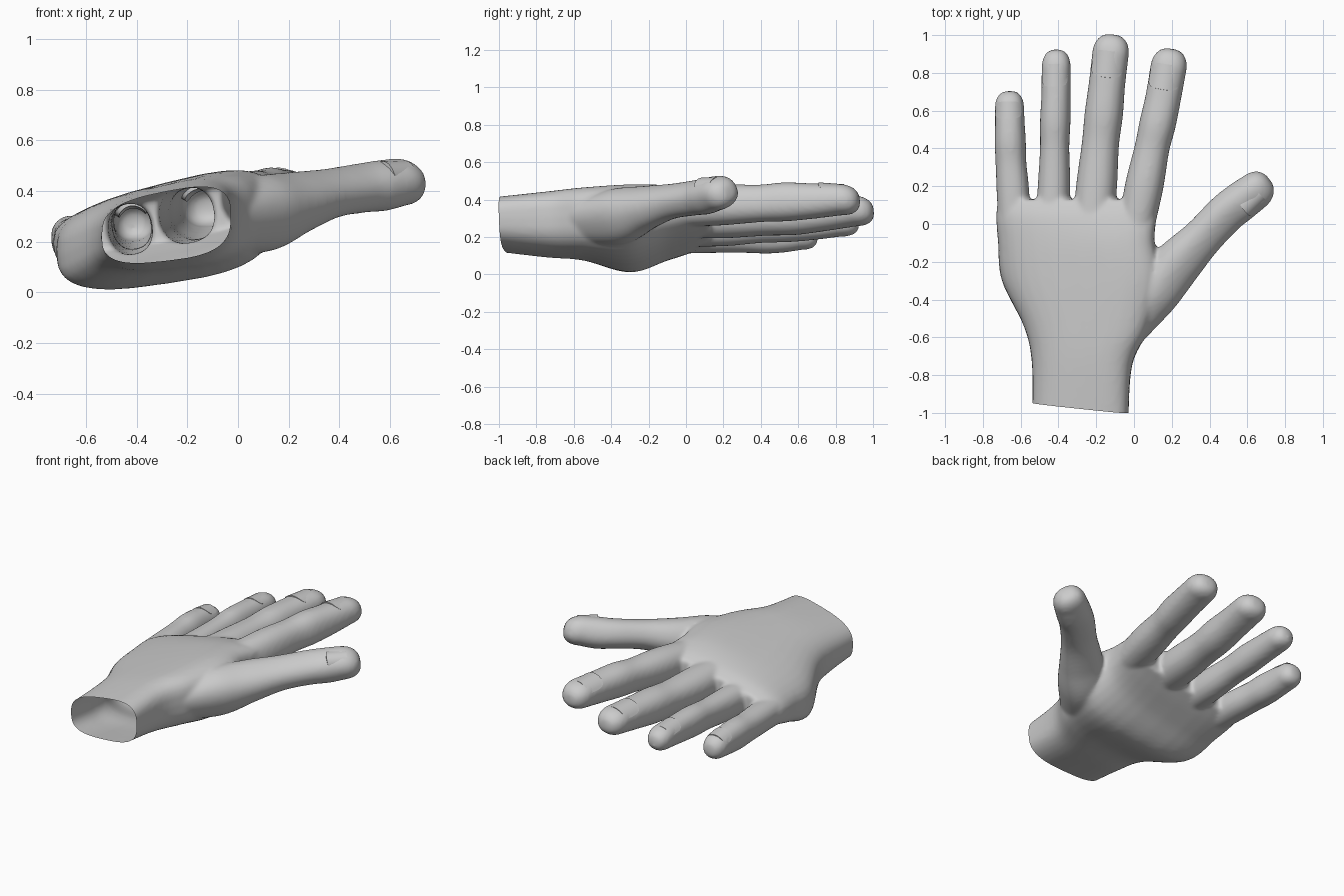
import bpy, bmesh, math
from mathutils import Vector, Matrix

if "Cube" in bpy.data.objects:
    bpy.data.objects.remove(bpy.data.objects["Cube"])

SEG = 32


def spline(pts, steps):
    """Catmull-Rom through tuples of any length."""
    out, n = [], len(pts)
    for i in range(n - 1):
        a, b, c, d = (pts[max(0, min(n - 1, j))] for j in (i - 1, i, i + 1, i + 2))
        for s in range(steps):
            t = s / steps
            out.append(tuple(0.5 * (2 * q + (r - p) * t + (2 * p - 5 * q + 4 * r - e) * t * t
                                    + (3 * q - p - 3 * r + e) * t ** 3)
                             for p, q, r, e in zip(a, b, c, d)))
    return out + [tuple(pts[-1])]


def superellipse(k, power):
    a = 2 * math.pi * k / SEG
    f = lambda v: math.copysign(abs(v) ** (2 / power), v)
    return f(math.cos(a)), f(math.sin(a))


def skin(bm, rings):
    """Closed surface over a list of point rings."""
    vs = [[bm.verts.new(p) for p in r] for r in rings]
    faces = [bm.faces.new((a[k], a[(k + 1) % SEG], b[(k + 1) % SEG], b[k]))
             for a, b in zip(vs, vs[1:]) for k in range(SEG)]
    faces += [bm.faces.new(vs[0]), bm.faces.new(vs[-1])]
    bmesh.ops.recalc_face_normals(bm, faces=faces)


def frame(d, roll):
    """Axis, side and up vectors, rolled about the axis."""
    t = Vector(d).normalized()
    s = t.cross(Vector((0, 0, 1))).normalized()
    m = Matrix.Rotation(math.radians(roll), 3, t)
    return t, m @ s, m @ s.cross(t)


def finger(bm, path, tip, roll):
    """Tube along (x, y, z, half width, half depth) with a blunt round end."""
    st = spline(path, 6)
    rings = []
    for i, p in enumerate(st):
        a, b = st[max(0, i - 1)], st[min(len(st) - 1, i + 1)]
        t, s, u = frame([b[j] - a[j] for j in range(3)], roll)
        rings.append((Vector(p[:3]), s * p[3], u * p[4]))
    c, s, u = rings[-1]
    for i in range(1, 8):
        a = i / 8 * math.pi / 2
        k = math.cos(a) ** 0.75
        rings.append((c + t * tip * math.sin(a) - u * 0.12 * math.sin(a), s * k, u * k))
    skin(bm, [[c + s * x + u * y for x, y in (superellipse(k, 2.25) for k in range(SEG))]
              for c, s, u in rings])


def nail(name, centre, d, rx, rz, length, roll, drop=0.014):
    t, s, u = frame(d, roll)
    bm = bmesh.new()
    n = 12
    grid = []
    for i in range(n + 1):
        v = 2 * i / n - 1
        row = []
        for j in range(n + 1):
            w = 2 * j / n - 1
            a = math.radians(57) * w * math.sqrt(1 - 0.28 * v ** 4)
            along = v * length / 2 * math.sqrt(1 - 0.35 * w ** 4)
            h = (rz + 0.010) * math.cos(a) - drop * (v + 1) / 2
            row.append(bm.verts.new(Vector(centre) + t * along
                                    + s * (rx + 0.004) * math.sin(a) + u * h))
        grid.append(row)
    for a, b in zip(grid, grid[1:]):
        for j in range(n):
            bm.faces.new((a[j], a[j + 1], b[j + 1], b[j]))
    bmesh.ops.recalc_face_normals(bm, faces=bm.faces)
    if sum(f.normal.dot(u) for f in bm.faces) < 0:
        bmesh.ops.reverse_faces(bm, faces=bm.faces)
    ob = add_object(name, bm)
    mod = ob.modifiers.new("thickness", 'SOLIDIFY')
    mod.thickness, mod.offset = 0.02, -1
    finish(ob, 50)


def add_object(name, bm):
    me = bpy.data.meshes.new(name)
    bm.to_mesh(me)
    bm.free()
    ob = bpy.data.objects.new(name, me)
    bpy.context.collection.objects.link(ob)
    return ob


def finish(ob, angle):
    bpy.ops.object.select_all(action='DESELECT')
    ob.select_set(True)
    bpy.context.view_layer.objects.active = ob
    for m in list(ob.modifiers):
        bpy.ops.object.modifier_apply(modifier=m.name)
    bpy.ops.object.shade_smooth_by_angle(angle=math.radians(angle))


bm = bmesh.new()

# wrist and palm: y, left, right, then heights of top-left, top-right, bottom-left, bottom-right
palm = [(-1.06, -0.54, -0.03, 0.34, 0.44, 0.11, 0.16),
        (-0.75, -0.54, -0.01, 0.36, 0.48, 0.07, 0.13),
        (-0.55, -0.58, 0.08, 0.36, 0.51, 0.05, 0.12),
        (-0.30, -0.70, 0.15, 0.33, 0.54, -0.03, 0.10),
        (-0.10, -0.72, 0.11, 0.32, 0.53, 0.03, 0.19),
        (0.04, -0.73, 0.12, 0.31, 0.50, 0.08, 0.24),
        (0.13, -0.72, 0.12, 0.28, 0.46, 0.13, 0.27)]
rings = []
for y, xl, xr, tl, tr, bl, br in spline(palm, 6):
    ring = []
    for k in range(SEG):
        u, v = superellipse(k, 3.0)
        p, q = (u + 1) / 2, (v + 1) / 2
        ring.append((xl + (xr - xl) * p, y,
                     (tl + (tr - tl) * p) * q + (bl + (br - bl) * p) * (1 - q)))
    rings.append(ring)
skin(bm, rings)

# fingers: path points, tip length, roll
finger(bm, [(-0.01, -0.12, 0.35, 0.09, 0.10), (0.05, 0.18, 0.37, 0.101, 0.108),
            (0.095, 0.40, 0.38, 0.092, 0.100), (0.125, 0.53, 0.388, 0.096, 0.104),
            (0.155, 0.67, 0.392, 0.094, 0.095), (0.183, 0.83, 0.40, 0.096, 0.083)], 0.10, -8)
finger(bm, [(-0.23, -0.12, 0.31, 0.10, 0.11), (-0.20, 0.18, 0.305, 0.108, 0.112),
            (-0.178, 0.42, 0.31, 0.098, 0.103), (-0.16, 0.58, 0.318, 0.101, 0.107),
            (-0.143, 0.74, 0.328, 0.096, 0.096), (-0.124, 0.905, 0.34, 0.097, 0.082)], 0.10, -8)
finger(bm, [(-0.44, -0.12, 0.25, 0.09, 0.10), (-0.424, 0.18, 0.25, 0.086, 0.10),
            (-0.42, 0.40, 0.26, 0.077, 0.092), (-0.417, 0.54, 0.268, 0.080, 0.096),
            (-0.413, 0.68, 0.272, 0.077, 0.088), (-0.412, 0.83, 0.278, 0.077, 0.075)], 0.095, -8)
finger(bm, [(-0.63, -0.12, 0.20, 0.08, 0.09), (-0.64, 0.15, 0.205, 0.086, 0.09),
            (-0.651, 0.32, 0.205, 0.081, 0.09), (-0.655, 0.43, 0.207, 0.082, 0.096),
            (-0.657, 0.53, 0.208, 0.078, 0.09), (-0.659, 0.62, 0.21, 0.077, 0.078)], 0.085, -8)
# thumb with its fleshy root
finger(bm, [(-0.03, -0.56, 0.28, 0.09, 0.12), (0.10, -0.36, 0.31, 0.135, 0.15),
            (0.23, -0.21, 0.355, 0.128, 0.115), (0.36, -0.075, 0.39, 0.108, 0.09),
            (0.48, 0.05, 0.41, 0.106, 0.09), (0.56, 0.115, 0.42, 0.105, 0.095),
            (0.635, 0.17, 0.435, 0.10, 0.09)], 0.105, 25)

# one continuous skin, relaxed, then cut open at the wrist
hand = add_object("hand", bm)
mod = hand.modifiers.new("fuse", 'REMESH')
mod.mode, mod.voxel_size = 'VOXEL', 0.012
mod = hand.modifiers.new("relax", 'SMOOTH')
mod.factor, mod.iterations = 0.5, 8
finish(hand, 60)
bm = bmesh.new()
bm.from_mesh(hand.data)
bmesh.ops.bisect_plane(bm, geom=bm.verts[:] + bm.edges[:] + bm.faces[:], dist=1e-5,
                       plane_co=(-0.03, -1.0, 0.3), plane_no=(0.05, 0.51, 0.02), clear_inner=True)
bm.to_mesh(hand.data)
bm.free()
finish(hand, 60)

# nails
nail("index_nail", (0.171, 0.78, 0.397), (0.17, 1, 0.03), 0.095, 0.087, 0.135, -8)
nail("middle_nail", (-0.133, 0.85, 0.336), (0.11, 1, 0.05), 0.096, 0.087, 0.14, -8)
nail("ring_nail", (-0.413, 0.79, 0.275), (0.01, 1, 0.03), 0.078, 0.078, 0.12, -8)
nail("little_nail", (-0.658, 0.605, 0.209), (-0.02, 1, 0.02), 0.078, 0.08, 0.09, -8)
nail("thumb_nail", (0.61, 0.15, 0.425), (0.75, 0.62, 0.12), 0.078, 0.098, 0.12, 35)
